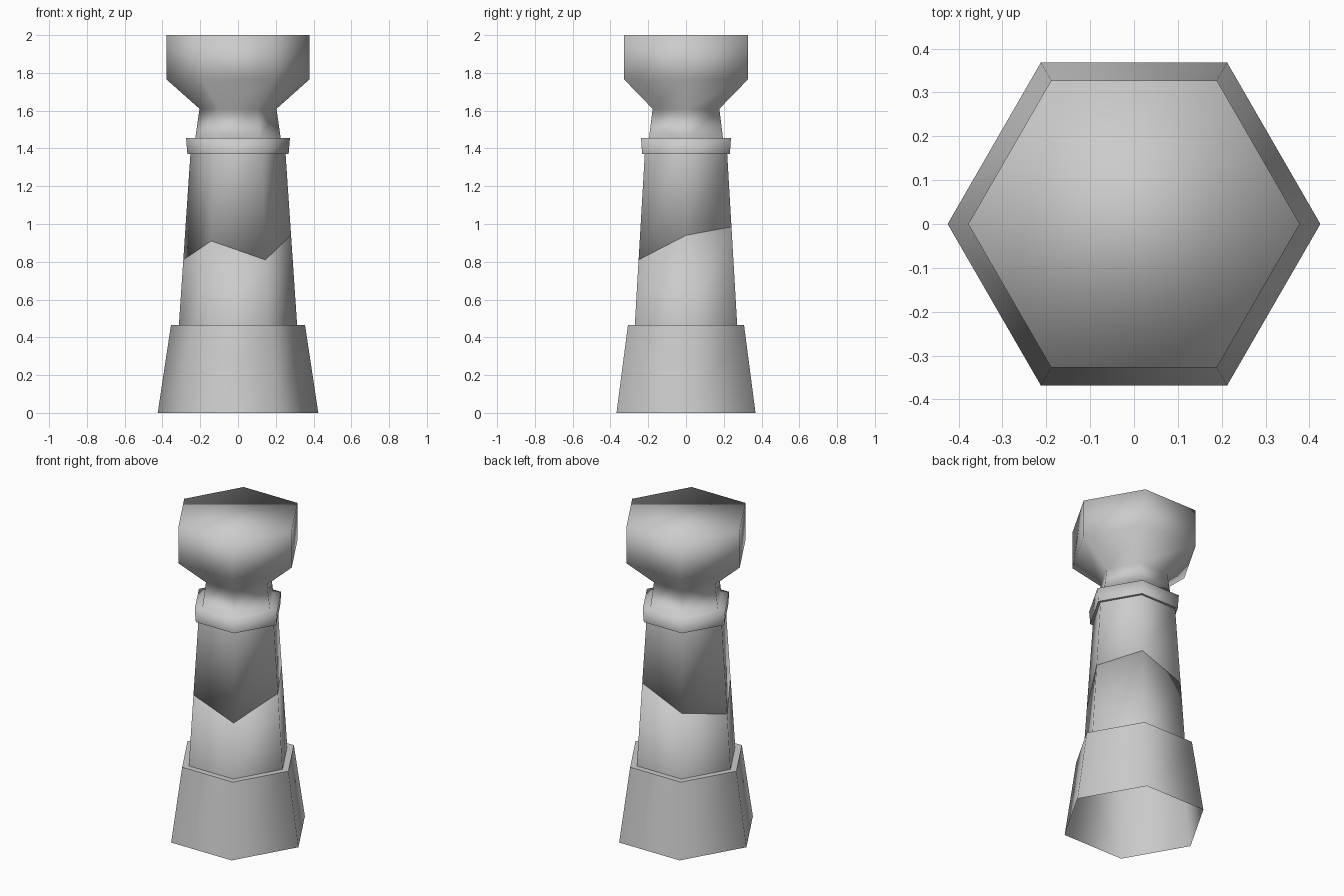
import bpy, bmesh, math

cube = bpy.data.objects.get("Cube")
if cube:
    bpy.data.objects.remove(cube)

SIDES = 6

stone = bpy.data.materials.new("grey_stone")
GREY = (0.6, 0.6, 0.6, 1.0)
stone.use_nodes = True
stone.diffuse_color = GREY
stone.node_tree.nodes["Principled BSDF"].inputs["Base Color"].default_value = GREY


def loft(name, profile, cap_bottom=False, cap_top=False, sharp_rings=()):
    """Six-sided smooth shell; z in the profile is one height or a function of corner index."""
    bm = bmesh.new()
    rings = []
    for radius, z in profile:
        ring = []
        for i in range(SIDES):
            a = math.tau * i / SIDES
            r, h = radius, z
            if isinstance(z, list):
                h = z[i]
                r = shaft_radius(h)
            ring.append(bm.verts.new((r * math.cos(a), r * math.sin(a), h)))
        rings.append(ring)
    for low, high in zip(rings, rings[1:]):
        for i in range(SIDES):
            j = (i + 1) % SIDES
            bm.faces.new((low[i], low[j], high[j], high[i]))
    if cap_bottom:
        bm.faces.new(rings[0][::-1])
    if cap_top:
        bm.faces.new(rings[-1])
    for face in bm.faces:
        face.smooth = True
    # Crisp edges around the chosen rings
    for k in sharp_rings:
        for i in range(SIDES):
            bm.edges.get((rings[k][i], rings[k][(i + 1) % SIDES])).smooth = False
    mesh = bpy.data.meshes.new(name)
    bm.to_mesh(mesh)
    bm.free()
    mesh.materials.append(stone)
    obj = bpy.data.objects.new(name, mesh)
    bpy.context.collection.objects.link(obj)
    return obj


def shaft_radius(z):
    """Shaft tapers evenly between the base and the collar."""
    return 0.313 + (0.252 - 0.313) * (z - 0.465) / (1.37 - 0.465)


# Zigzag break line, one height per corner, counter-clockwise from +x
break_line = [0.94, 0.985, 0.87, 0.81, 0.91, 0.81]

# Flared base with a flat ledge, open underneath
loft("base", [(0.425, 0), (0.355, 0.465), (0.305, 0.465)], sharp_rings=(1,))

# Shaft in two pieces that meet along the break line
loft("lower_shaft", [(0.313, 0.465), (0, break_line)], cap_top=True)
loft("upper_shaft", [(0, break_line), (0.252, 1.37)], cap_bottom=True)

# Collar, neck and block-shaped head in one smooth shell
loft("collar_neck_and_head",
     [(0.245, 1.37), (0.268, 1.37), (0.275, 1.455), (0.226, 1.455),
      (0.204, 1.61), (0.378, 1.765), (0.378, 2.0)],
     cap_top=True, sharp_rings=(1,))
